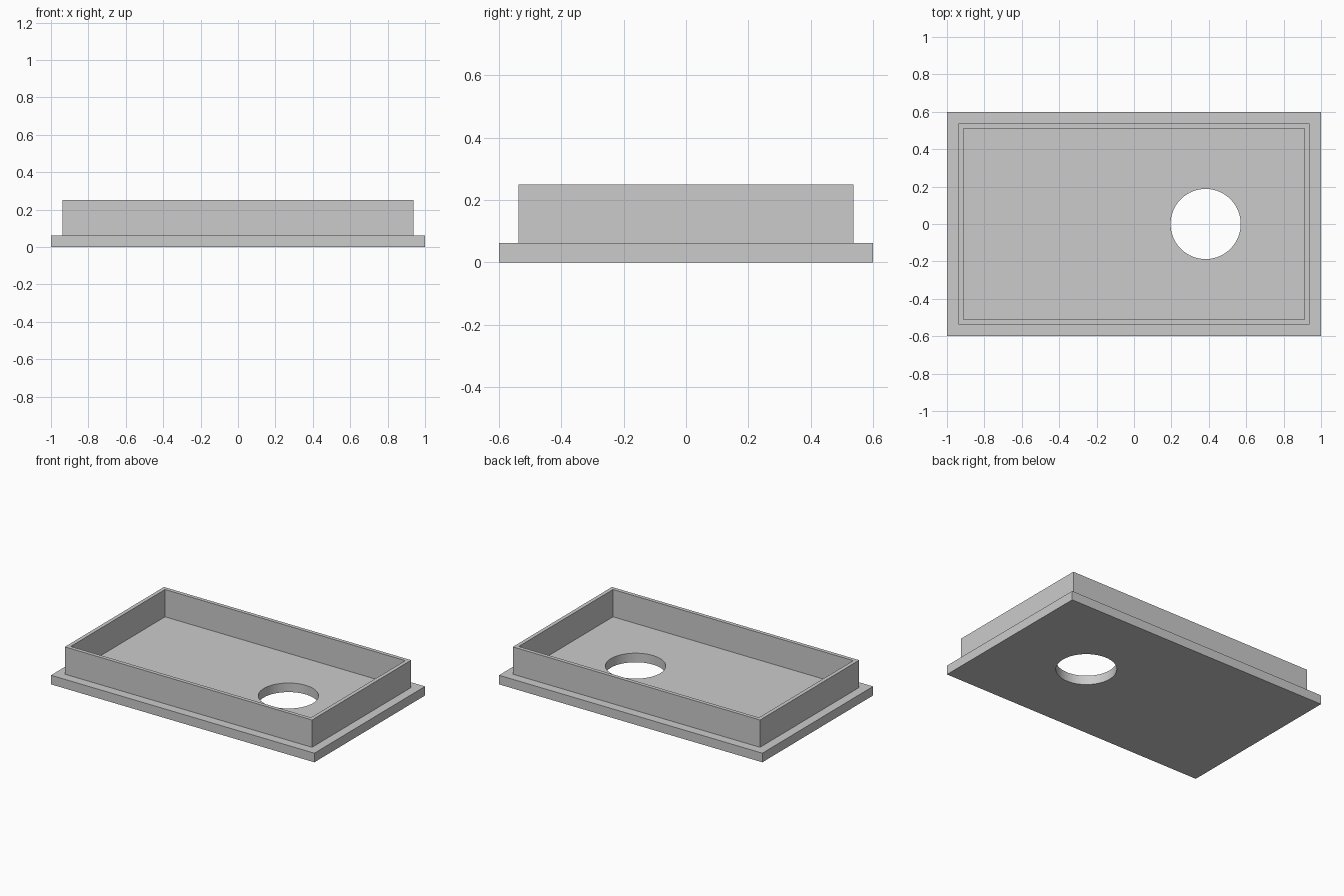
import bpy
from math import cos, sin, tau, radians

if "Cube" in bpy.data.objects:
    bpy.data.objects.remove(bpy.data.objects["Cube"], do_unlink=True)

grey = bpy.data.materials.new("light_grey")
grey.use_nodes = True
grey.diffuse_color = (0.6, 0.6, 0.6, 1)
grey.node_tree.nodes["Principled BSDF"].inputs["Base Color"].default_value = grey.diffuse_color


def rectangle(half_x, half_y):
    return [(-half_x, -half_y), (half_x, -half_y), (half_x, half_y), (-half_x, half_y)]


def circle(cx, radius, sides=96):
    return [(cx + radius * cos(tau * i / sides), radius * sin(tau * i / sides))
            for i in range(sides)]


def extruded(name, outlines, bottom, top):
    """Extrude an outer outline, with inner outlines cut out, between two heights."""
    curve = bpy.data.curves.new(name, "CURVE")
    curve.dimensions = "2D"
    curve.fill_mode = "BOTH"
    curve.extrude = (top - bottom) / 2
    for points in outlines:
        spline = curve.splines.new("POLY")
        spline.points.add(len(points) - 1)
        for point, (x, y) in zip(spline.points, points):
            point.co = (x, y, 0, 1)
        spline.use_cyclic_u = True
        spline.use_smooth = False
    curve.materials.append(grey)
    obj = bpy.data.objects.new(name, curve)
    obj.location.z = (top + bottom) / 2
    bpy.context.collection.objects.link(obj)
    bpy.ops.object.select_all(action="DESELECT")
    obj.select_set(True)
    bpy.context.view_layer.objects.active = obj
    bpy.ops.object.convert(target="MESH")
    # Weld the caps to the sides
    bpy.ops.object.mode_set(mode="EDIT")
    bpy.ops.mesh.select_all(action="SELECT")
    bpy.ops.mesh.remove_doubles(threshold=0.0001)
    bpy.ops.mesh.normals_make_consistent(inside=False)
    bpy.ops.object.mode_set(mode="OBJECT")
    bpy.ops.object.shade_smooth_by_angle(angle=radians(30))


PLATE_TOP = 0.0625

# Flanged base plate with a round through hole
extruded("base_plate", [rectangle(1, 0.6), circle(0.383, 0.1875)], 0, PLATE_TOP)

# Thin upright wall around the tray
extruded("rim_wall", [rectangle(0.9385, 0.5375), rectangle(0.912, 0.5115)], PLATE_TOP, 0.25)
